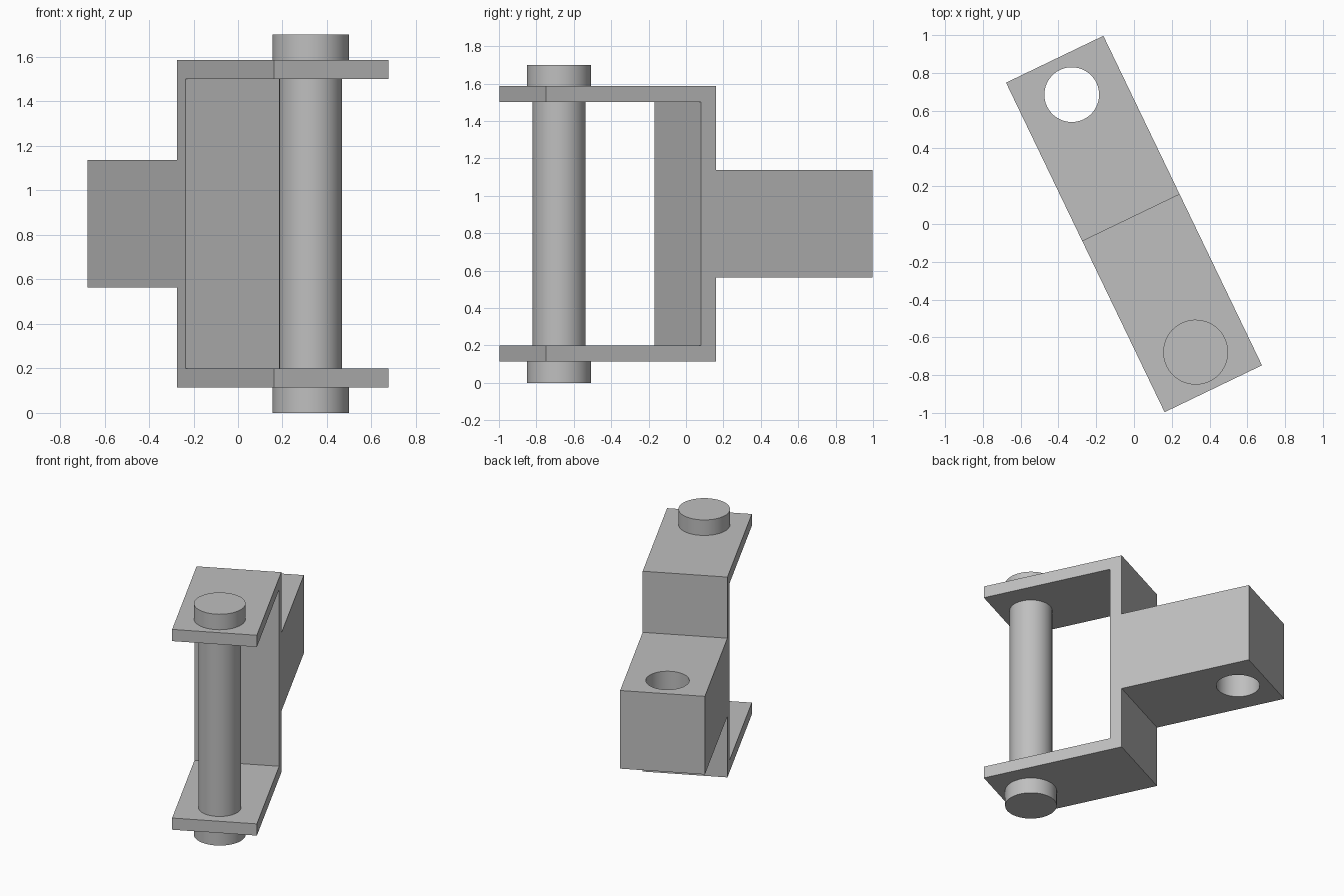
import bpy, bmesh
from math import radians
from mathutils import Matrix

old = bpy.data.objects.get("Cube")
if old:
    bpy.data.objects.remove(old, do_unlink=True)

YAW = Matrix.Rotation(radians(25.7), 4, 'Z')  # whole assembly is turned about z
HALF_WIDTH = 0.286
BACK, FRONT = 0.968, -0.968                   # ends along the assembly
WEB_BACK, WEB_FRONT = 0.039, -0.048
PIN_Y, HOLE_Y = -0.753, 0.76
PIN_RADIUS, HEAD_RADIUS, HOLE_RADIUS = 0.142, 0.172, 0.145
MID_Z = 0.85                                  # mirror plane of the profile

steel = bpy.data.materials.new("grey steel")
steel.use_nodes = True
GREY = (0.52, 0.52, 0.52, 1)
steel.diffuse_color = GREY
steel.node_tree.nodes["Principled BSDF"].inputs["Base Color"].default_value = GREY


def make_object(name, bm):
    bmesh.ops.recalc_face_normals(bm, faces=bm.faces)
    bmesh.ops.transform(bm, matrix=YAW, verts=bm.verts)
    mesh = bpy.data.meshes.new(name)
    bm.to_mesh(mesh)
    bm.free()
    mesh.materials.append(steel)
    obj = bpy.data.objects.new(name, mesh)
    bpy.context.collection.objects.link(obj)
    return obj


def extrude_profile(name, points):
    """Extrude a (y, z) outline across the full width."""
    bm = bmesh.new()
    face = bm.faces.new([bm.verts.new((-HALF_WIDTH, y, z)) for y, z in points])
    new = bmesh.ops.extrude_face_region(bm, geom=[face])["geom"]
    verts = [v for v in new if isinstance(v, bmesh.types.BMVert)]
    bmesh.ops.translate(bm, verts=verts, vec=(2 * HALF_WIDTH, 0, 0))
    return make_object(name, bm)


def cylinder(name, radius, y, bottom, top):
    bm = bmesh.new()
    bmesh.ops.create_cone(bm, cap_ends=True, segments=48, radius1=radius,
                          radius2=radius, depth=top - bottom,
                          matrix=Matrix.Translation((0, y, (bottom + top) / 2)))
    return make_object(name, bm)


def smooth(obj):
    bpy.ops.object.select_all(action='DESELECT')
    obj.select_set(True)
    bpy.context.view_layer.objects.active = obj
    bpy.ops.object.shade_smooth_by_angle(angle=radians(30))


# Clevis bracket: two arms, web and rear tang as one mirrored outline
upper = [(BACK, 1.137), (WEB_BACK, 1.137), (WEB_BACK, 1.586),
         (FRONT, 1.586), (FRONT, 1.5), (WEB_FRONT, 1.5)]
lower = [(y, 2 * MID_Z - z) for y, z in reversed(upper)]
bracket = extrude_profile("clevis_bracket", upper + lower)

# Vertical bore through the tang
cutter = cylinder("bore_cutter", HOLE_RADIUS, HOLE_Y, 0.4, 1.3)
cutter.hide_render = True
bore = bracket.modifiers.new("bore", 'BOOLEAN')
bore.operation = 'DIFFERENCE'
bore.solver = 'EXACT'
bore.object = cutter
bpy.context.view_layer.objects.active = bracket
bpy.ops.object.modifier_apply(modifier=bore.name)
bpy.data.objects.remove(cutter, do_unlink=True)
smooth(bracket)

# Pin between the arms with a head on each outer side
smooth(cylinder("pin_shaft", PIN_RADIUS, PIN_Y, 0.15, 1.55))
smooth(cylinder("pin_head_bottom", HEAD_RADIUS, PIN_Y, 0, 0.114))
smooth(cylinder("pin_head_top", HEAD_RADIUS, PIN_Y, 1.586, 1.7))
